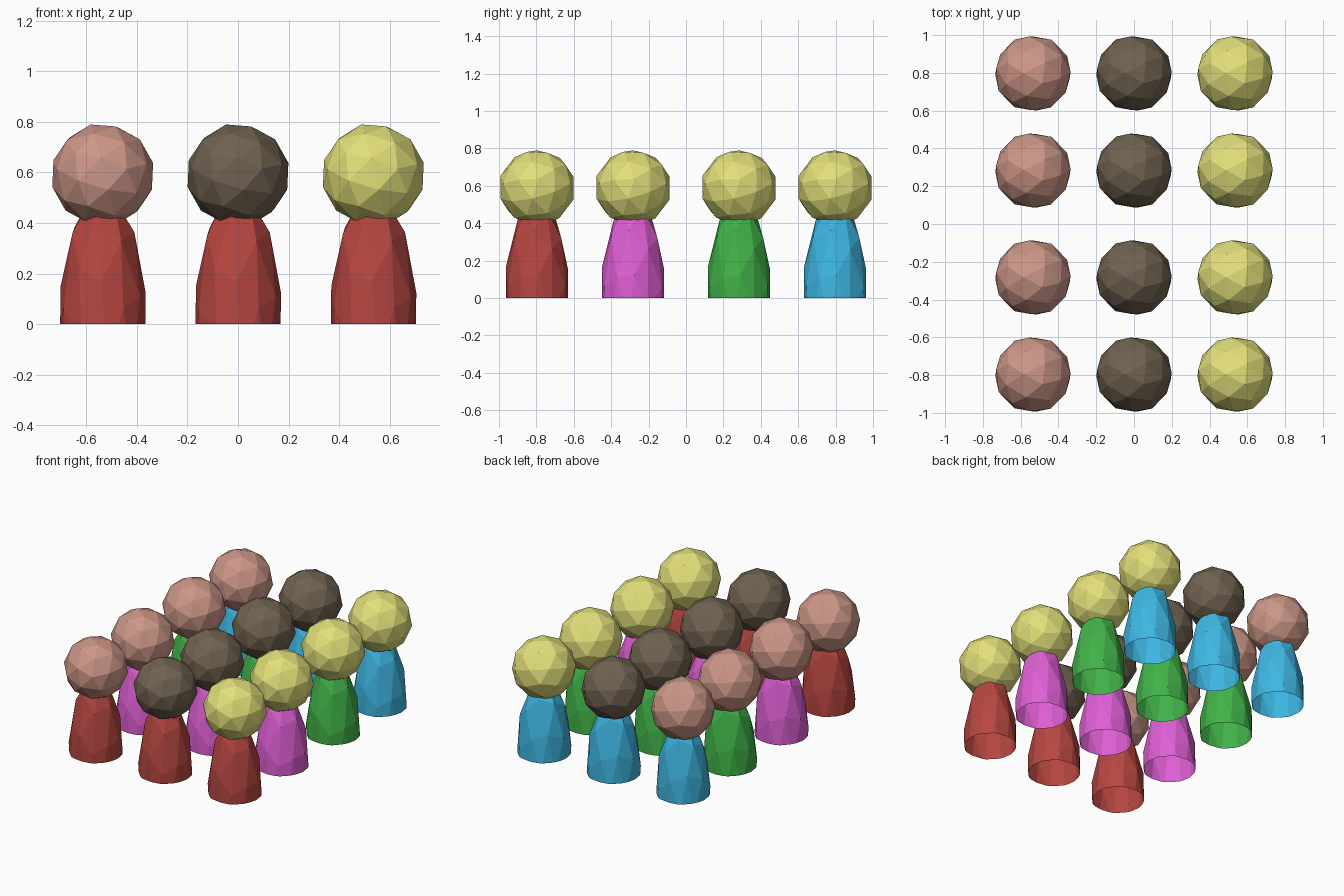
import bpy, bmesh
from math import radians
from mathutils import Euler, Matrix, Vector

if "Cube" in bpy.data.objects:
    bpy.data.objects.remove(bpy.data.objects["Cube"])


def material(name, rgb):
    m = bpy.data.materials.new(name)
    lin = [((c / 255 + 0.055) / 1.055) ** 2.4 for c in rgb]
    m.diffuse_color = (*lin, 1)
    m.use_nodes = True
    m.node_tree.nodes["Principled BSDF"].inputs["Base Color"].default_value = m.diffuse_color
    return m


TILT = Euler((radians(17), radians(12), radians(10))).to_matrix().to_4x4()


def faceted_ball(radius):
    bm = bmesh.new()
    bmesh.ops.create_icosphere(bm, subdivisions=2, radius=radius, matrix=TILT)
    return bm


def to_mesh(bm, name):
    me = bpy.data.meshes.new(name)
    bm.to_mesh(me)
    bm.free()
    return me


def head_mesh(name):
    return to_mesh(faceted_ball(0.205), name)


# Body: upper half of a stretched ball, open underneath
def body_mesh(name):
    bm = faceted_ball(1)
    bmesh.ops.bisect_plane(bm, geom=bm.verts[:] + bm.edges[:] + bm.faces[:],
                           plane_co=(0, 0, 0), plane_no=(0, 0, 1), clear_inner=True)
    bmesh.ops.transform(bm, matrix=Matrix.Diagonal((0.175, 0.175, 0.53, 1)), verts=bm.verts)
    return to_mesh(bm, name)


def place(name, mesh, mat, loc):
    mesh.materials.append(mat)
    ob = bpy.data.objects.new(name, mesh)
    ob.location = loc
    bpy.context.collection.objects.link(ob)


columns = [(-0.535, material("pink", (204, 150, 135))),
           (0.0, material("brown", (112, 98, 80))),
           (0.535, material("yellow", (226, 223, 122)))]
rows = [(-0.797, material("red", (182, 70, 65))),
        (-0.283, material("magenta", (222, 95, 212))),
        (0.283, material("green", (65, 178, 72))),
        (0.797, material("blue", (62, 182, 226)))]

# Grid of pegs: head colour by column, body colour by row
for y, body_mat in rows:
    for x, head_mat in columns:
        place("body", body_mesh("body"), body_mat, Vector((x, y, 0)))
        place("head", head_mesh("head"), head_mat, Vector((x, y, 0.59)))
